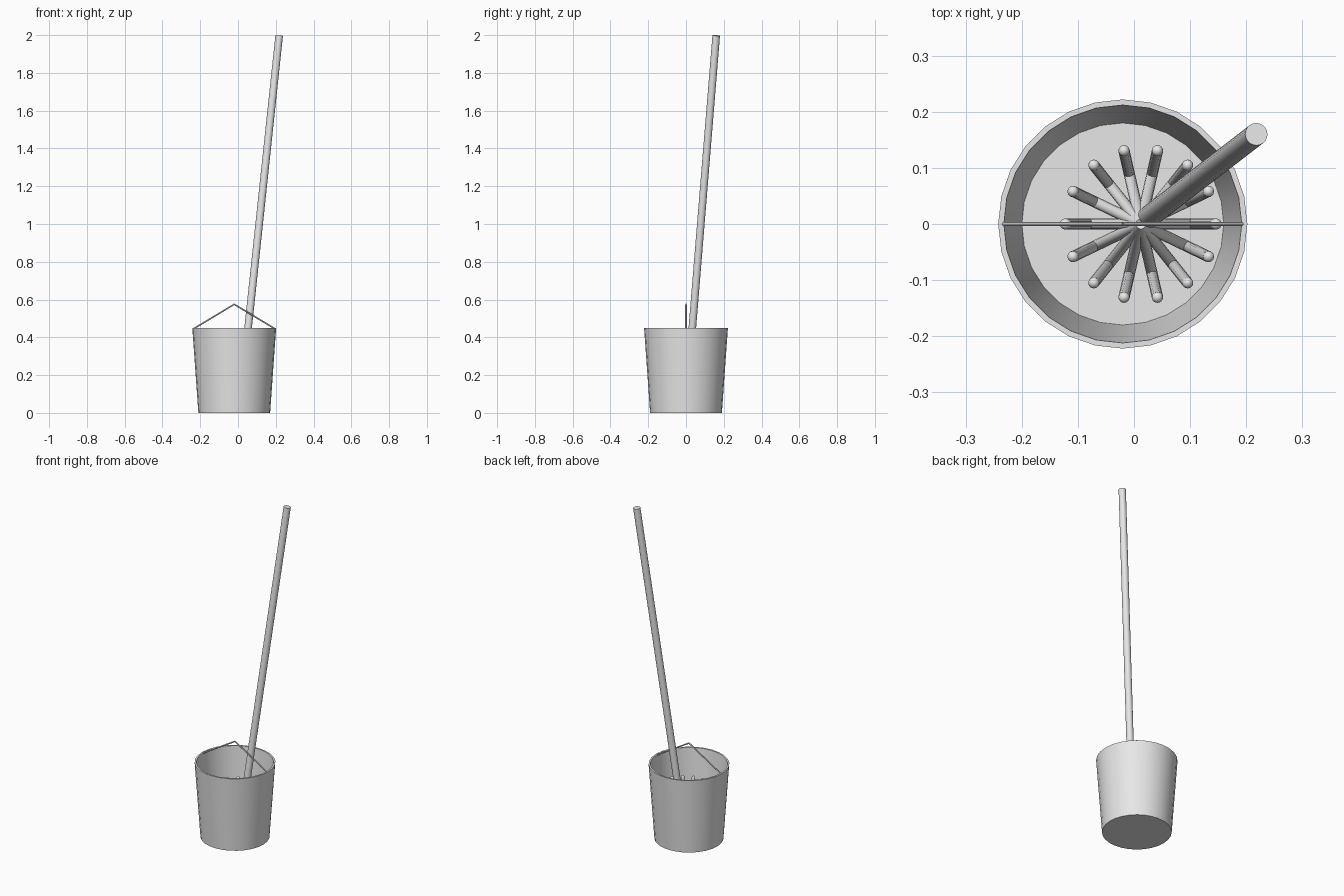
import bpy, bmesh, math
from mathutils import Vector

if "Cube" in bpy.data.objects:
    bpy.data.objects.remove(bpy.data.objects["Cube"])

grey = bpy.data.materials.new("light_grey")
grey.diffuse_color = (0.8, 0.8, 0.8, 1)
grey.use_nodes = True
grey.node_tree.nodes["Principled BSDF"].inputs["Base Color"].default_value = grey.diffuse_color


def finish(name, bm, angle=40):
    bmesh.ops.recalc_face_normals(bm, faces=bm.faces)
    mesh = bpy.data.meshes.new(name)
    bm.to_mesh(mesh)
    bm.free()
    mesh.materials.append(grey)
    obj = bpy.data.objects.new(name, mesh)
    bpy.context.collection.objects.link(obj)
    bpy.ops.object.select_all(action='DESELECT')
    obj.select_set(True)
    bpy.context.view_layer.objects.active = obj
    bpy.ops.object.shade_smooth_by_angle(angle=math.radians(angle))
    return obj


def add_rod(bm, start, end, radius, sides):
    a, b = Vector(start), Vector(end)
    rot = (b - a).to_track_quat('Z', 'Y').to_matrix().to_4x4()
    rot.translation = (a + b) / 2
    bmesh.ops.create_cone(bm, cap_ends=True, segments=sides, radius1=radius,
                          radius2=radius, depth=(b - a).length, matrix=rot)


def add_ball(bm, centre, radius):
    ball = bmesh.ops.create_uvsphere(bm, u_segments=12, v_segments=8, radius=radius)
    bmesh.ops.translate(bm, verts=ball["verts"], vec=centre)


# Bucket: tapered, hollow, with a flat rim
SIDES, BX = 28, -0.02
bm = bmesh.new()
rings = []
for r, z in [(0.19, 0), (0.222, 0.45), (0.212, 0.45), (0.18, 0.012)]:
    rings.append([bm.verts.new((BX + r * math.cos(2 * math.pi * i / SIDES),
                                r * math.sin(2 * math.pi * i / SIDES), z))
                  for i in range(SIDES)])
for low, high in zip(rings, rings[1:]):
    for i in range(SIDES):
        j = (i + 1) % SIDES
        bm.faces.new((low[i], low[j], high[j], high[i]))
bm.faces.new(rings[0])
bm.faces.new(rings[-1])
finish("bucket", bm)

# Bail handle: two thin wires meeting above the middle
bm = bmesh.new()
for side in (-1, 1):
    add_rod(bm, (BX + side * 0.213, 0, 0.447), (BX, 0, 0.575), 0.004, 8)
finish("bucket_handle", bm)

# Long leaning mop pole
bm = bmesh.new()
add_rod(bm, (0.01, 0, 0.04), (0.218, 0.16, 1.998), 0.02, 20)
finish("mop_pole", bm)

# Mop strands: fall from the pole, then bend back up against the bucket wall
STRANDS, MX = 14, 0.012
bm = bmesh.new()
for i in range(STRANDS):
    a = 2 * math.pi * i / STRANDS
    path = [Vector((MX + r * math.cos(a), r * math.sin(a), z))
            for r, z in [(0, 0.22), (0.092, 0.04), (0.134, 0.3)]]
    add_rod(bm, path[0], path[1], 0.01, 12)
    add_rod(bm, path[1], path[2], 0.01, 12)
    add_ball(bm, path[1], 0.01)
    add_ball(bm, path[2], 0.01)
finish("mop_strands", bm)
